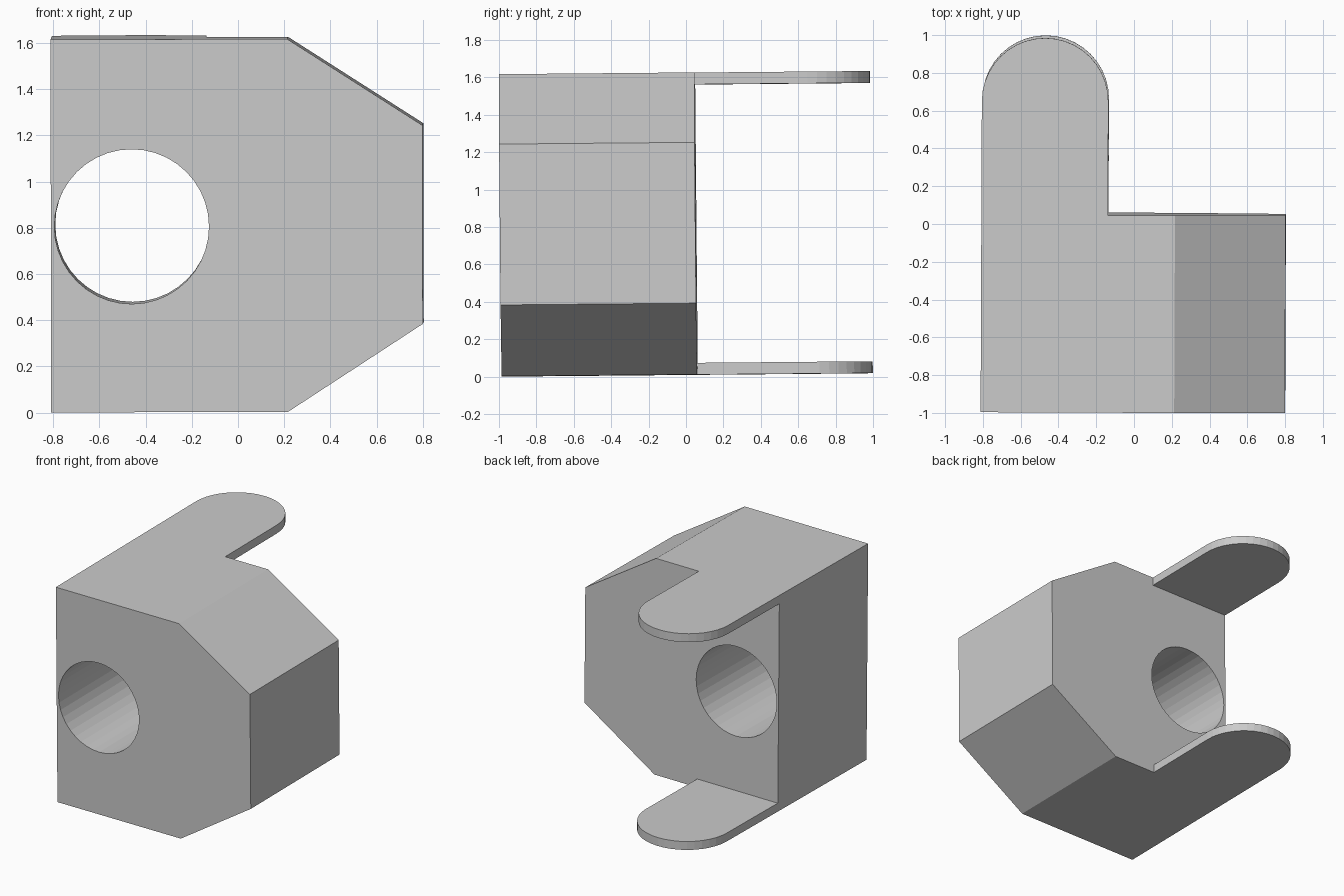
import bpy, bmesh, math

if "Cube" in bpy.data.objects:
    bpy.data.objects.remove(bpy.data.objects["Cube"])


def extrude(name, pts, place, offset):
    """Close a flat outline and extrude it by offset."""
    bm = bmesh.new()
    face = bm.faces.new([bm.verts.new(place(a, b)) for a, b in pts])
    out = bmesh.ops.extrude_face_region(bm, geom=[face])
    verts = [g for g in out["geom"] if isinstance(g, bmesh.types.BMVert)]
    bmesh.ops.translate(bm, verts=verts, vec=offset)
    bmesh.ops.recalc_face_normals(bm, faces=bm.faces[:])
    mesh = bpy.data.meshes.new(name)
    bm.to_mesh(mesh)
    bm.free()
    ob = bpy.data.objects.new(name, mesh)
    bpy.context.collection.objects.link(ob)
    return ob


def boolean(target, tool, operation):
    mod = target.modifiers.new(operation.lower(), "BOOLEAN")
    mod.object, mod.operation, mod.solver = tool, operation, "EXACT"
    bpy.context.view_layer.objects.active = target
    bpy.ops.object.modifier_apply(modifier=mod.name)
    bpy.data.objects.remove(tool)


LEFT, HEIGHT, BACK = -0.805, 1.615, 0.06

# Block with two chamfered corners
profile = [(LEFT, 0), (0.22, 0), (0.805, 0.38),
           (0.805, 1.24), (0.22, HEIGHT), (LEFT, HEIGHT)]
block = extrude("block", profile, lambda x, z: (x, -0.985, z), (0, BACK + 0.985, 0))

# Rounded tabs at top and bottom
R = 0.335
arc = [math.pi * i / 20 for i in range(21)]
tab = [(LEFT, -0.4), (LEFT + 2 * R, -0.4)]
tab += [(LEFT + R + R * math.cos(t), 0.662 + R * math.sin(t)) for t in arc]
for z in (0, HEIGHT - 0.063):
    boolean(block, extrude("tab", tab, lambda x, y: (x, y, z), (0, 0, 0.063)), "UNION")

# Round bore from front to back
ring = [2 * math.pi * i / 40 for i in range(40)]
bore = [(-0.455 + R * math.cos(t), 0.804 + R * math.sin(t)) for t in ring]
boolean(block, extrude("bore", bore, lambda x, z: (x, -1.3, z), (0, 1.8, 0)), "DIFFERENCE")

# The whole piece sits very slightly tilted
block.rotation_euler = (0.009, -0.002, -0.004)
block.location.z = 0.011
